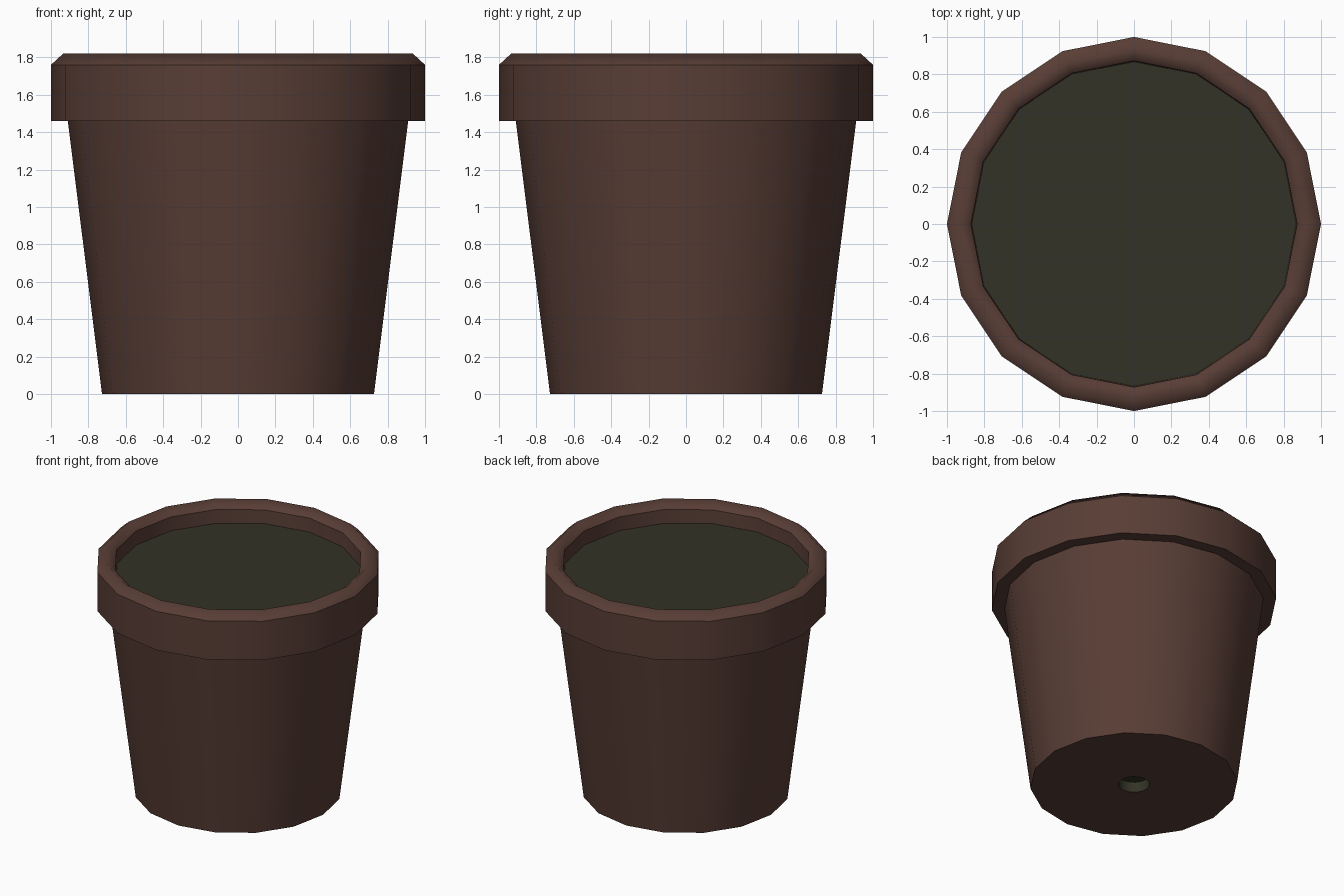
import bpy, bmesh, math

if "Cube" in bpy.data.objects:
    bpy.data.objects.remove(bpy.data.objects["Cube"])

SIDES = 16

def material(name, rgb):
    m = bpy.data.materials.new(name)
    m.diffuse_color = (*rgb, 1.0)
    m.use_nodes = True
    m.node_tree.nodes["Principled BSDF"].inputs["Base Color"].default_value = m.diffuse_color
    return m

def lathe(name, profile, mat, sharp=(), cap=None):
    """Revolve (radius, z) points; sharp lists hard rings; cap is 'first' or 'last'."""
    bm = bmesh.new()
    rings = []
    for r, z in profile:
        rings.append([bm.verts.new((r * math.cos(a), r * math.sin(a), z))
                      for a in (2 * math.pi * j / SIDES for j in range(SIDES))])
    for lo, hi in zip(rings, rings[1:]):
        for j in range(SIDES):
            k = (j + 1) % SIDES
            bm.faces.new((lo[j], lo[k], hi[k], hi[j])).smooth = True
    if cap == 'last':
        bm.faces.new(rings[-1])
    elif cap == 'first':
        bm.faces.new(rings[0][::-1])
    for i in sharp:
        for j in range(SIDES):
            e = bm.edges.get((rings[i][j], rings[i][(j + 1) % SIDES]))
            e.smooth = False
    me = bpy.data.meshes.new(name)
    bm.to_mesh(me)
    bm.free()
    me.materials.append(mat)
    ob = bpy.data.objects.new(name, me)
    bpy.context.collection.objects.link(ob)
    return ob

clay = material("brown_clay", (0.098, 0.047, 0.036))
earth = material("dark_soil", (0.032, 0.032, 0.019))

# Pot: base with hole, tapered wall, overhanging rim with rounded lip, inner wall
lathe("pot", [(0.11, 0.0), (0.727, 0.0), (0.91, 1.46), (1.0, 1.46), (1.0, 1.76),
              (0.935, 1.82), (0.872, 1.765), (0.865, 1.6)],
      clay, sharp=(0, 1, 2, 3, 4, 6))

# Soil surface inside the rim
lathe("soil", [(0.868, 1.62), (0.868, 1.66)], earth, sharp=(1,), cap='last')

# Drainage hole, showing soil
lathe("drain_hole", [(0.11, 0.08), (0.11, 0.0)], earth, sharp=(0, 1), cap='first')
